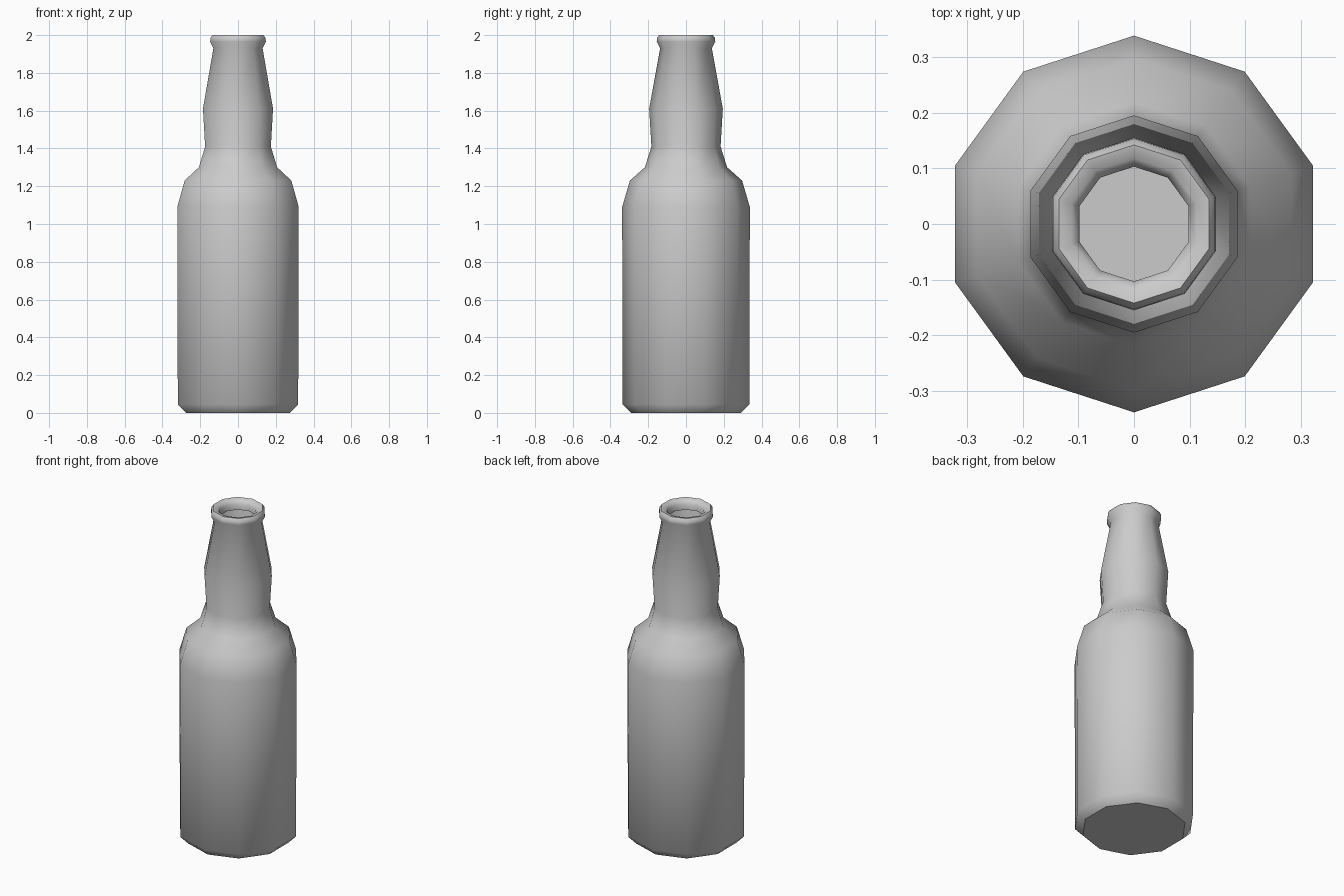
import bpy, bmesh, math

if "Cube" in bpy.data.objects:
    bpy.data.objects.remove(bpy.data.objects["Cube"])

SIDES = 10

# Radius / height profile from the base up to the lip and into the mouth
profile = [(0.29, 0.0), (0.335, 0.045), (0.338, 1.09), (0.297, 1.23),
           (0.218, 1.30), (0.183, 1.41), (0.195, 1.61), (0.137, 1.93),
           (0.155, 1.965), (0.153, 1.985), (0.142, 2.0), (0.118, 1.995),
           (0.103, 1.975), (0.103, 1.94)]

bm = bmesh.new()

# Ten-sided rings with a corner on the y axis
rings = []
for r, z in profile:
    ring = []
    for i in range(SIDES):
        a = math.pi / 2 + 2 * math.pi * i / SIDES
        ring.append(bm.verts.new((r * math.cos(a), r * math.sin(a), z)))
    rings.append(ring)

# Walls between neighbouring rings
for lower, upper in zip(rings, rings[1:]):
    for i in range(SIDES):
        j = (i + 1) % SIDES
        bm.faces.new((lower[i], lower[j], upper[j], upper[i]))

# Flat base
bm.faces.new(rings[0][::-1])

mesh = bpy.data.meshes.new("bottle")
bm.to_mesh(mesh)
bm.free()

bottle = bpy.data.objects.new("bottle", mesh)
bpy.context.collection.objects.link(bottle)
bpy.context.view_layer.objects.active = bottle
bottle.select_set(True)
bpy.ops.object.shade_smooth_by_angle(angle=math.radians(50))

# Crisp edge around the base
for e in mesh.edges:
    if all(mesh.vertices[v].co.z < 0.001 for v in e.vertices):
        e.use_edge_sharp = True
